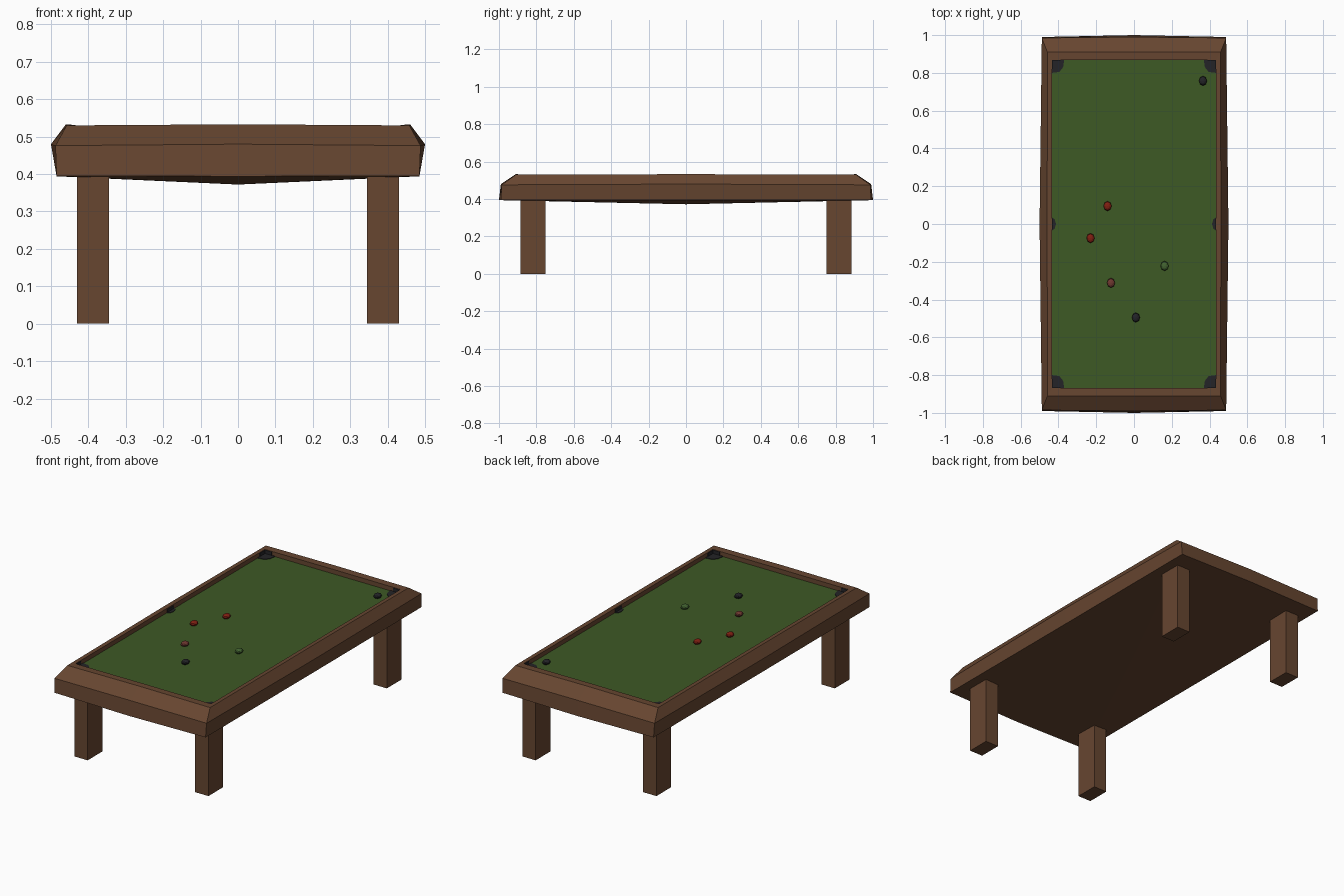
import bpy, bmesh

if "Cube" in bpy.data.objects:
    bpy.data.objects.remove(bpy.data.objects["Cube"])

def mat(name, r, g, b):
    m = bpy.data.materials.new(name)
    m.diffuse_color = (r, g, b, 1)
    m.use_nodes = True
    m.node_tree.nodes["Principled BSDF"].inputs["Base Color"].default_value = m.diffuse_color
    return m

WOOD = mat("brown wood", 0.135, 0.061, 0.030)
FELT = mat("green felt", 0.047, 0.100, 0.018)
BLACK = mat("black", 0.017, 0.017, 0.020)
RED = mat("red", 0.22, 0.014, 0.006)
ROSE = mat("dull rose", 0.16, 0.04, 0.03)
LEAF = mat("ball green", 0.055, 0.125, 0.03)

def make(name, bm, m):
    bmesh.ops.recalc_face_normals(bm, faces=bm.faces)
    me = bpy.data.meshes.new(name)
    bm.to_mesh(me)
    bm.free()
    me.materials.append(m)
    ob = bpy.data.objects.new(name, me)
    bpy.context.collection.objects.link(ob)
    return ob

def prism(name, pts, z0, z1, m):
    bm = bmesh.new()
    lo = [bm.verts.new((x, y, z0)) for x, y in pts]
    hi = [bm.verts.new((x, y, z1)) for x, y in pts]
    bm.faces.new(lo)
    bm.faces.new(hi)
    n = len(pts)
    for i in range(n):
        j = (i + 1) % n
        bm.faces.new((lo[i], lo[j], hi[j], hi[i]))
    return make(name, bm, m)

def rect(x0, x1, y0, y1):
    return [(x0, y0), (x1, y0), (x1, y1), (x0, y1)]

FELT_Z = 0.505

# Frame: eight-point rings, slightly bowed at the middle of each side
# corner x, corner y, side-middle x, end-middle y, corner z, middle z
RINGS = [(0.485, 0.99, 0.485, 1.0, 0.395, 0.394),
         (0.488, 0.985, 0.50, 0.99, 0.476, 0.480),
         (0.458, 0.91, 0.46, 0.91, 0.530, 0.533),
         (0.435, 0.868, 0.435, 0.868, 0.530, 0.531),
         (0.435, 0.868, 0.435, 0.868, 0.495, 0.495)]
bm = bmesh.new()
rings = []
for cx, cy, mx, my, zc, zm in RINGS:
    pts = [(cx, cy, zc), (0, my, zm), (-cx, cy, zc), (-mx, 0, zm),
           (-cx, -cy, zc), (0, -my, zm), (cx, -cy, zc), (mx, 0, zm)]
    rings.append([bm.verts.new(p) for p in pts])
for a, b in zip(rings, rings[1:]):
    for i in range(8):
        j = (i + 1) % 8
        bm.faces.new((a[i], a[j], b[j], b[i]))
apex = bm.verts.new((0, 0, 0.372))       # sagging underside
for i in range(8):
    bm.faces.new((rings[0][i], rings[0][(i + 1) % 8], apex))
bm.faces.new(rings[-1])
make("table_frame", bm, WOOD)

# Playing surface
prism("felt_bed", rect(-0.435, 0.435, -0.868, 0.868), 0.496, FELT_Z, FELT)

for sx in (-1, 1):
    for sy in (-1, 1):
        # Legs
        prism("leg", [(sx * x, sy * y) for x, y in rect(0.345, 0.43, 0.75, 0.885)],
              0, 0.41, WOOD)
        # Corner pockets: plate on the felt plus patches up the rail
        q = [(0.435, 0.868), (0.37, 0.868), (0.375, 0.83), (0.395, 0.805), (0.435, 0.80)]
        prism("corner_pocket", [(sx * x, sy * y) for x, y in q], FELT_Z, FELT_Z + 0.003, BLACK)
        for r in (rect(0.432, 0.4355, 0.82, 0.868), rect(0.39, 0.435, 0.865, 0.8685)):
            prism("corner_pocket_wall", [(sx * x, sy * y) for x, y in r], FELT_Z, 0.528, BLACK)
    # Side pockets
    q = [(0.435, -0.035), (0.42, -0.025), (0.413, 0), (0.42, 0.025), (0.435, 0.035)]
    prism("side_pocket", [(sx * x, y) for x, y in q], FELT_Z, FELT_Z + 0.003, BLACK)
    prism("side_pocket_wall", [(sx * x, y) for x, y in rect(0.432, 0.4355, -0.03, 0.03)],
          FELT_Z, 0.525, BLACK)

# Balls: small flattened low-poly spheres
for x, y, m in [(0.365, 0.758, BLACK), (0.01, -0.495, BLACK), (-0.14, 0.095, RED),
                (-0.23, -0.075, RED), (-0.122, -0.312, ROSE), (0.162, -0.222, LEAF)]:
    bm = bmesh.new()
    bmesh.ops.create_uvsphere(bm, u_segments=8, v_segments=6, radius=1)
    bmesh.ops.scale(bm, vec=(0.021, 0.026, 0.014), verts=bm.verts)
    bmesh.ops.translate(bm, vec=(x, y, FELT_Z + 0.012), verts=bm.verts)
    make("ball", bm, m)
